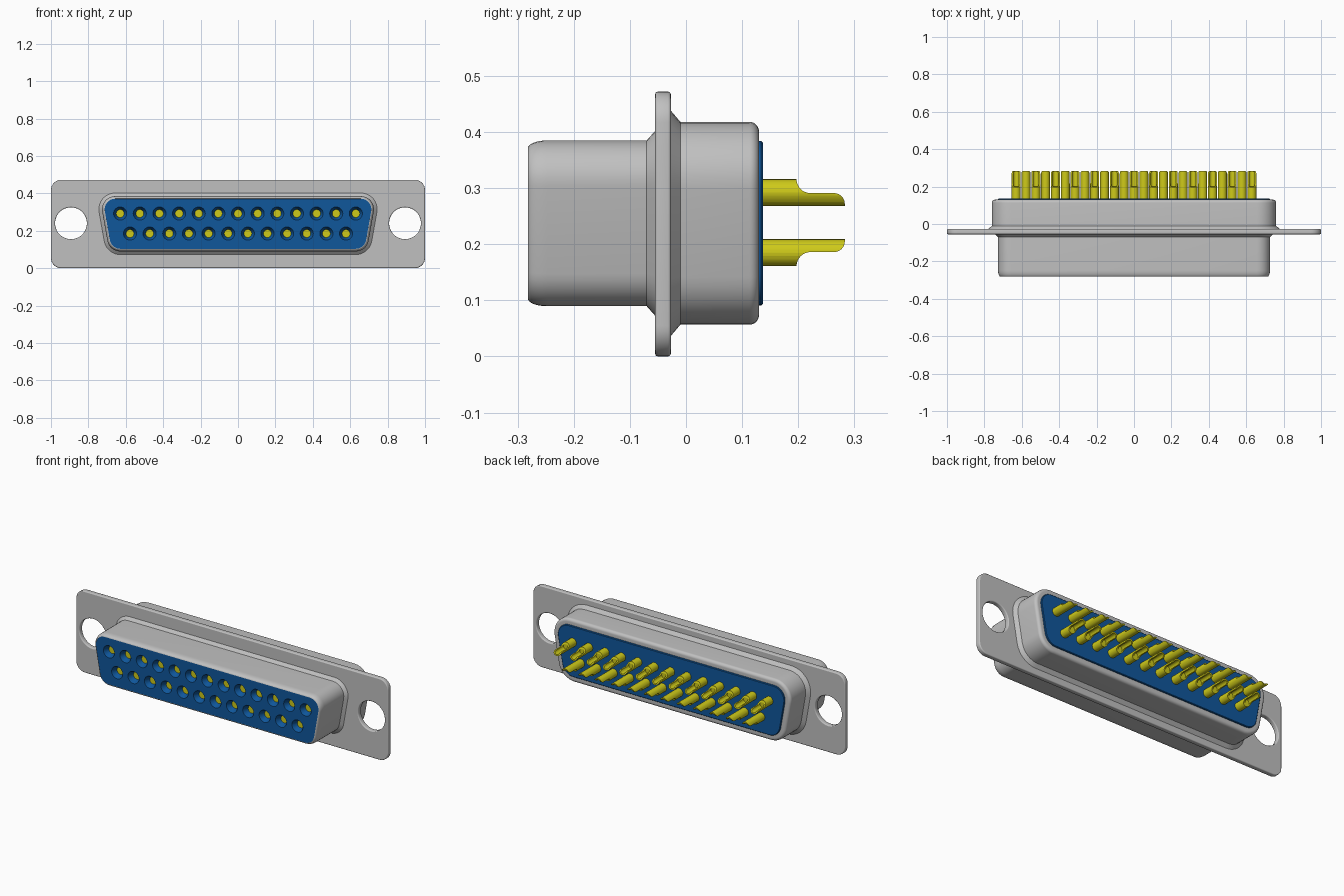
import bpy, bmesh, math
from mathutils import Matrix

if "Cube" in bpy.data.objects:
    bpy.data.objects.remove(bpy.data.objects["Cube"])


def material(name, rgb):
    m = bpy.data.materials.new(name)
    m.use_nodes = True
    m.diffuse_color = (*rgb, 1)
    bsdf = m.node_tree.nodes["Principled BSDF"]
    bsdf.inputs["Base Color"].default_value = (*rgb, 1)
    bsdf.inputs["Roughness"].default_value = 0.5
    return m


GRAY = material("shell gray", (0.53, 0.53, 0.53))
BLUE = material("insulator blue", (0.005, 0.095, 0.33))
YELLOW = material("contact yellow", (0.62, 0.59, 0.01))


def arc(cx, cy, rx, ry, a0, a1, n=8):
    angles = [math.radians(a0 + (a1 - a0) * i / n) for i in range(n + 1)]
    return [(cx + rx * math.cos(a), cy + ry * math.sin(a)) for a in angles]


def outline(half_w, z0, z1, r, d=0, slope=10):
    """Rounded trapezoid in x/z, grown by d; wider at the top."""
    top = half_w - r
    low = top - (z1 - z0 - 2 * r) * math.tan(math.radians(slope))
    R = r + d
    right = arc(low, z0 + r, R, R, -90, -slope) + arc(top, z1 - r, R, R, -slope, 90)
    return right + [(-x, z) for x, z in reversed(right)]


def d_shape(d):
    return outline(0.727, 0.0895, 0.385, 0.07, d)


def finish(obj, mat, angle=35):
    obj.data.materials.clear()
    obj.data.materials.append(mat)
    bpy.ops.object.select_all(action='DESELECT')
    obj.select_set(True)
    bpy.context.view_layer.objects.active = obj
    bpy.ops.object.shade_smooth_by_angle(angle=math.radians(angle))
    return obj


def from_bmesh(name, bm):
    bmesh.ops.recalc_face_normals(bm, faces=bm.faces)
    me = bpy.data.meshes.new(name)
    bm.to_mesh(me)
    bm.free()
    obj = bpy.data.objects.new(name, me)
    bpy.context.collection.objects.link(obj)
    return obj


def loft(name, rings):
    """Skin a list of rings of 3D points and cap both ends."""
    bm = bmesh.new()
    loops = [[bm.verts.new(p) for p in ring] for ring in rings]
    n = len(loops[0])
    for a, b in zip(loops, loops[1:]):
        for i in range(n):
            j = (i + 1) % n
            bm.faces.new((a[i], a[j], b[j], b[i]))
    bm.faces.new(loops[0])
    bm.faces.new(loops[-1])
    return from_bmesh(name, bm)


def d_loft(name, profile):
    return loft(name, [[(x, y, z) for x, z in d_shape(d)] for y, d in profile])


def add_rod(bm, x, z, y0, y1, r0, r1, segments=24):
    """Cylinder or cone running along y, r0 at the front end y0."""
    place = Matrix.Translation((x, (y0 + y1) / 2, z)) @ Matrix.Rotation(-math.pi / 2, 4, 'X')
    bmesh.ops.create_cone(bm, cap_ends=True, segments=segments, radius1=r0,
                          radius2=r1, depth=y1 - y0, matrix=place)


def cut(obj, cutter):
    cutter.hide_render = True
    mod = obj.modifiers.new("cut", 'BOOLEAN')
    mod.operation, mod.object, mod.solver = 'DIFFERENCE', cutter, 'EXACT'
    bpy.context.view_layer.objects.active = obj
    bpy.ops.object.modifier_apply(modifier=mod.name)
    bpy.data.objects.remove(cutter)


# Contact positions: 13 above, 12 below
PITCH, Z_TOP, Z_LOW = 0.105, 0.292, 0.185
contacts = [((i - 6) * PITCH, Z_TOP, True) for i in range(13)]
contacts += [((i - 5.5) * PITCH, Z_LOW, False) for i in range(12)]

# Metal shell: front shroud, flares at the flange, wider rear shroud
shell_profile = [(-0.24, -0.02)]
shell_profile += arc(-0.247, -0.014, 0.035, 0.014, 180, 90)
shell_profile += [(-0.07, 0), (-0.055, 0.017), (-0.04, 0.02), (-0.027, 0.053), (-0.01, 0.033)]
shell_profile += arc(0.113, 0.016, 0.017, 0.017, 90, 0)
shell_profile += [(0.13, 0), (0.1, -0.005)]
finish(d_loft("metal_shell", shell_profile), GRAY)

# Mounting flange with two screw holes, rounded along its edges
BEVEL = 0.005
curve = bpy.data.curves.new("mounting_flange", 'CURVE')
curve.dimensions, curve.fill_mode = '2D', 'BOTH'
curve.extrude, curve.bevel_depth, curve.bevel_resolution = 0.009, BEVEL, 2
loops = [outline(1, 0, 0.472, 0.055, -BEVEL, 0)]
loops += [arc(s * 0.893, 0.24, 0.085 + BEVEL, 0.085 + BEVEL, 0, 352.5, 47) for s in (-1, 1)]
for points in loops:
    spline = curve.splines.new('POLY')
    spline.points.add(len(points) - 1)
    for p, (x, z) in zip(spline.points, points):
        p.co = (x, z, 0, 1)
    spline.use_cyclic_u = True
flange = bpy.data.objects.new("mounting_flange", curve)
bpy.context.collection.objects.link(flange)
flange.location.y = -0.041
flange.rotation_euler.x = math.pi / 2
bpy.ops.object.select_all(action='DESELECT')
flange.select_set(True)
bpy.context.view_layer.objects.active = flange
bpy.ops.object.convert(target='MESH')
finish(bpy.context.view_layer.objects.active, GRAY)

# Blue insulator with tapered contact sockets in its front face
insulator = d_loft("insulator", [(-0.2815, -0.014), (0.08, -0.014), (0.08, -0.001),
                                 (0.134, -0.001), (0.137, -0.004)])
bm = bmesh.new()
for x, z, _ in contacts:
    add_rod(bm, x, z, -0.3, -0.251, 0.044, 0.021)
cut(insulator, from_bmesh("socket_cutter", bm))
finish(insulator, BLUE, 25)

# Solder-cup contact: rod, bored end, half of the end cut away
bm = bmesh.new()
add_rod(bm, 0, 0, -0.2515, 0.283, 0.024, 0.024)
contact = from_bmesh("contact", bm)
bm = bmesh.new()
add_rod(bm, 0, 0, 0.2, 0.3, 0.016, 0.016, 16)
cut(contact, from_bmesh("bore_cutter", bm))
side = arc(0.222, 0.024, 0.025, 0.025, 180, 270)
side += arc(0.264, -0.02, 0.019, 0.019, 90, 0)
side += [(0.3, -0.02), (0.3, 0.04), (0.197, 0.04)]
cut(contact, loft("cup_cutter", [[(x, y, z) for y, z in side] for x in (-0.04, 0.04)]))
finish(contact, YELLOW)

# Repeat the contact, the lower row turned over
for i, (x, z, upper) in enumerate(contacts):
    pin = contact if i == 0 else bpy.data.objects.new("contact", contact.data)
    if i:
        bpy.context.collection.objects.link(pin)
    pin.name = f"{'upper' if upper else 'lower'}_contact_{i + 1}"
    pin.location = (x, 0, z)
    pin.rotation_euler.y = 0 if upper else math.pi
